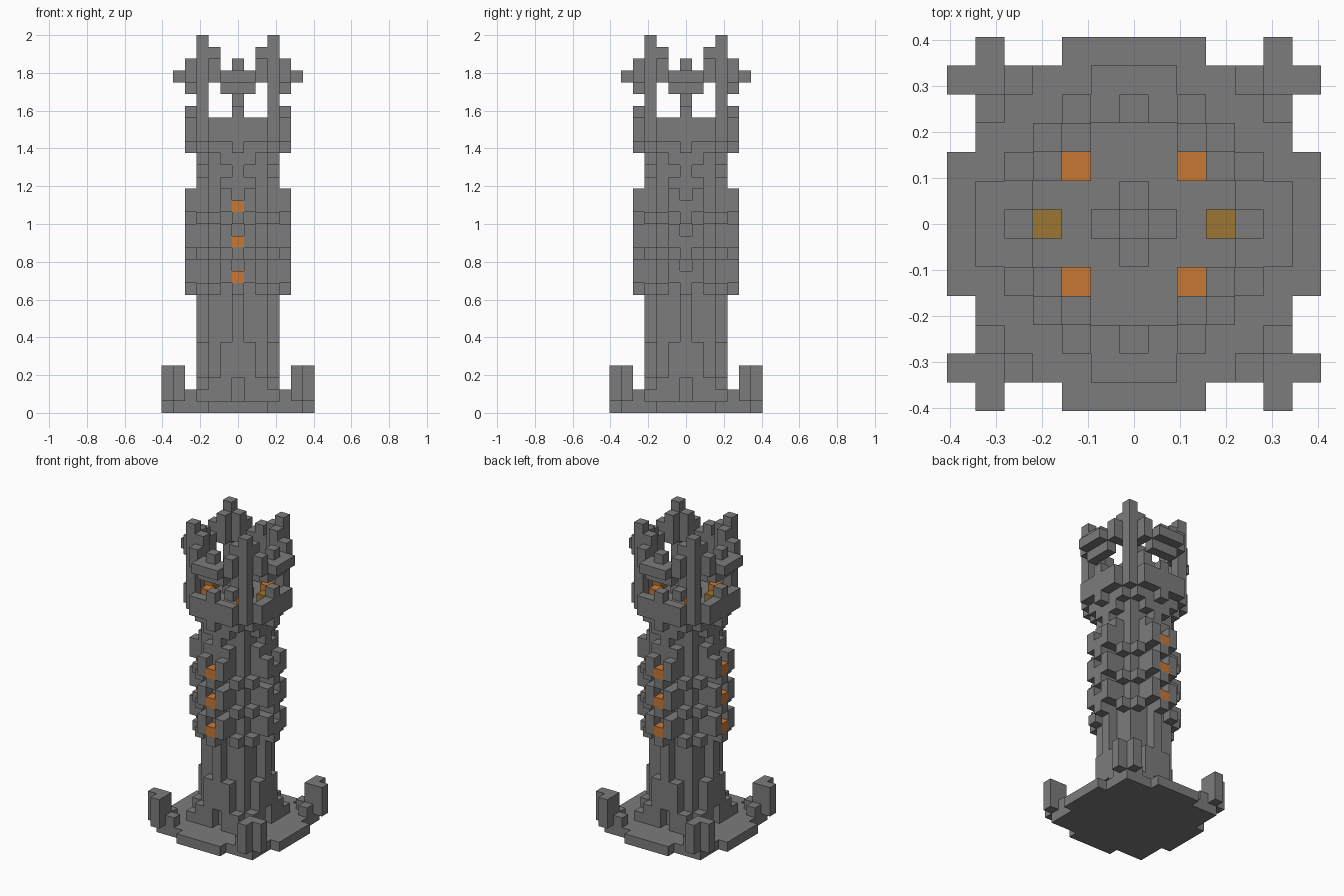
import bpy
import bmesh
from mathutils import Vector

old = bpy.data.objects.get("Cube")
if old:
    bpy.data.objects.remove(old, do_unlink=True)

U = 2 / 32  # edge of one block


def material(name, rgb):
    m = bpy.data.materials.new(name)
    m.use_nodes = True
    m.diffuse_color = (*rgb, 1)
    m.node_tree.nodes["Principled BSDF"].inputs["Base Color"].default_value = (*rgb, 1)
    return m


STONE = material("grey stone", (0.2, 0.2, 0.2))
EMBER = material("ember orange", (0.59, 0.19, 0.035))
GOLD = material("dull gold", (0.34, 0.18, 0.033))

parts = {}   # part name -> (set of block cells, material)


def add(name, cells, mat=STONE):
    parts.setdefault(name, (set(), mat))[0].update(cells)


def box(x0, x1, y0, y1, z0, z1):
    return {(x, y, z) for x in range(x0, x1 + 1)
            for y in range(y0, y1 + 1) for z in range(z0, z1 + 1)}


def around(cells):
    """Repeat cells on all four sides, mirrored about both diagonals."""
    out = set()
    for x, y, z in cells:
        for a, b in ((x, y), (y, x)):
            out |= {(i * a, j * b, z) for i in (1, -1) for j in (1, -1)}
    return out


# Stepped base slab with a tab on each side
add("base_slab", box(-5, 5, -5, 5, 0, 0) | around(box(-2, 2, 6, 6, 0, 0)))

# Corner posts and their low kerbs
add("corner_posts", around(box(5, 5, 5, 6, 1, 3)))
add("corner_kerbs", around(box(4, 4, 5, 5, 1, 1)))

# Square shaft with a rib on every side and stepped buttresses at the foot
add("shaft_core", box(-2, 2, -2, 2, 1, 23))
add("shaft_ribs", around(box(0, 0, 3, 3, 3, 22)))
add("foot_buttresses", around(box(1, 1, 3, 3, 1, 5) | box(2, 2, 3, 3, 1, 2)
                              | box(3, 3, 3, 3, 1, 1)))

# Three toothed bands, with glowing blocks on three of the sides
for b in (10, 13, 16):
    add("toothed_bands", around(box(0, 0, 4, 4, b, b) | box(2, 2, 3, 3, b, b)
                                | box(1, 1, 3, 4, b + 1, b + 2)))
    add("toothed_bands", {(4, 0, b + 1)})
    add("band_embers", {(0, -4, b + 1), (0, 4, b + 1), (-4, 0, b + 1)}, EMBER)

# Collar under the crown
add("collar", around(box(1, 1, 3, 3, 19, 19) | box(1, 1, 3, 3, 21, 22)
                     | box(2, 2, 3, 3, 22, 22)))

# Crown floor, parapet with a central merlon on each side, corner columns
add("crown_floor", box(-2, 2, -2, 2, 23, 23) | around(box(0, 2, 3, 3, 23, 23)))
add("parapet", around(box(0, 2, 4, 4, 23, 24) | box(0, 0, 4, 4, 22, 25)))
add("corner_columns", around(box(3, 3, 3, 3, 23, 31)))

# Window arches between the columns
add("crown_arches", around(box(-1, 1, 4, 4, 27, 28) | box(-1, 1, 5, 5, 28, 28)
                           | box(0, 0, 4, 4, 29, 29)
                           | box(2, 2, 3, 3, 28, 30) | box(2, 2, 4, 4, 28, 29)))

# Central pedestal and coloured floor blocks
add("pedestal", box(0, 0, 0, 0, 24, 26) | around(box(1, 1, 0, 0, 24, 24)))
add("floor_embers", around(box(2, 2, 2, 2, 24, 24)), EMBER)
add("floor_gold", {(3, 0, 24), (-3, 0, 24)}, GOLD)

# Build one mesh per part, keeping only exposed block faces
solid = set().union(*(cells for cells, _ in parts.values()))
AXES = [Vector(a) for a in ((1, 0, 0), (0, 1, 0), (0, 0, 1))]

for name, (cells, mat) in parts.items():
    bm = bmesh.new()
    for cell in sorted(cells):
        c = Vector(cell) + Vector((0, 0, 0.5))
        for k in range(3):
            for s in (1, -1):
                n = AXES[k] * s
                if tuple(int(v) for v in Vector(cell) + n) in solid:
                    continue
                p, q = AXES[(k + 1) % 3] / 2, AXES[(k + 2) % 3] / 2 * s
                mid = c + n / 2
                bm.faces.new([bm.verts.new((mid + d) * U)
                              for d in (-p - q, p - q, p + q, q - p)])
    bmesh.ops.remove_doubles(bm, verts=bm.verts, dist=U / 100)
    bmesh.ops.dissolve_limit(bm, angle_limit=0.01, verts=bm.verts, edges=bm.edges)
    mesh = bpy.data.meshes.new(name)
    bm.to_mesh(mesh)
    bm.free()
    mesh.materials.append(mat)
    bpy.context.scene.collection.objects.link(bpy.data.objects.new(name, mesh))
